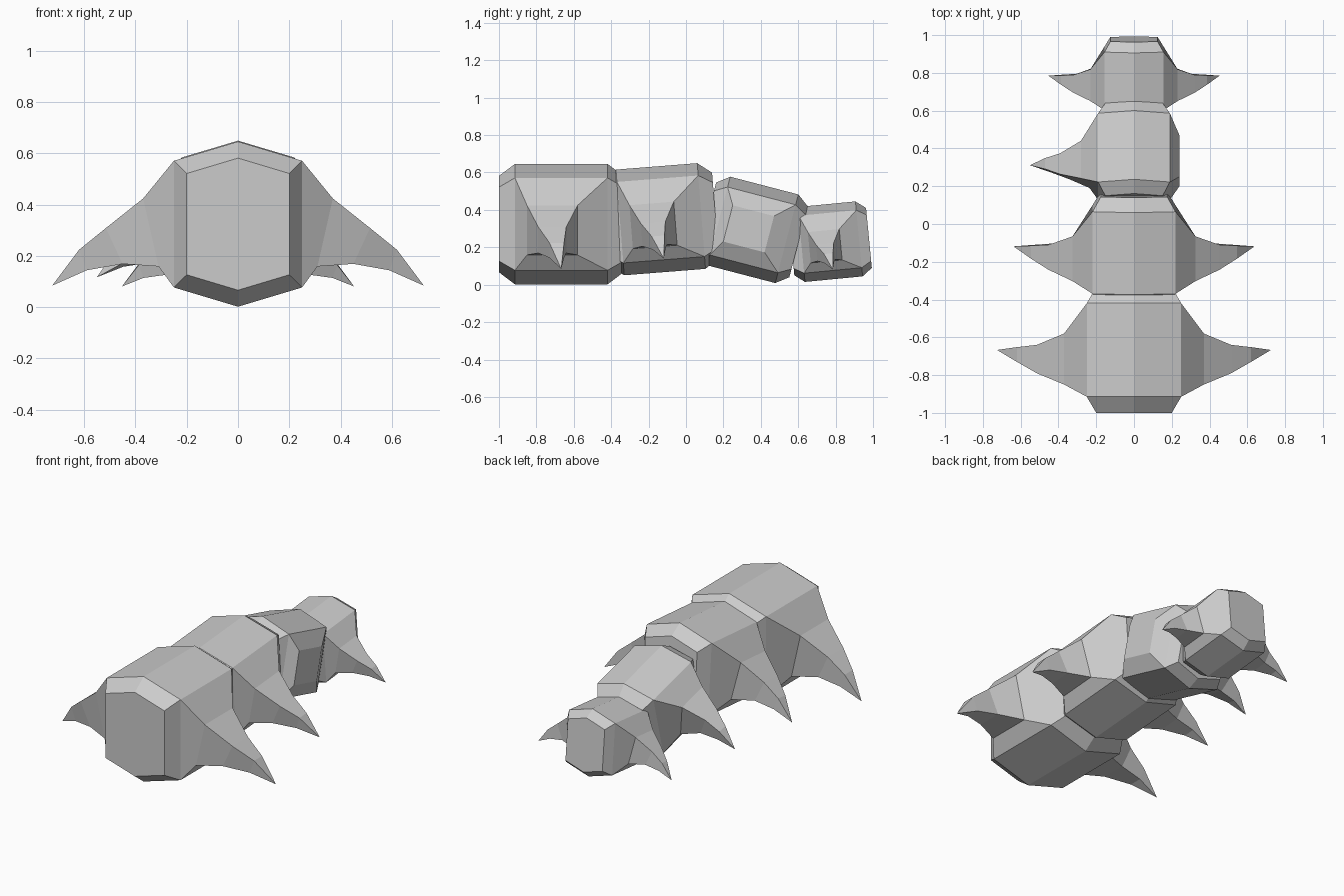
import bpy, bmesh, math
from mathutils import Matrix

cube = bpy.data.objects.get("Cube")
if cube:
    bpy.data.objects.remove(cube, do_unlink=True)

stone = bpy.data.materials.new("plain_grey")
stone.use_nodes = True
GREY = (0.6, 0.6, 0.6, 1)
stone.diffuse_color = GREY
stone.node_tree.nodes["Principled BSDF"].inputs["Base Color"].default_value = GREY

# Cross-section of the body and lengthwise stations (y, scale)
HEX = [(0, .322), (.25, .247), (.25, -.247), (0, -.322), (-.25, -.247), (-.25, .247)]
STATIONS = [(-.333, .8), (-.2475, 1), (.2475, 1), (.333, .8)]

# Spike rings: top x, top z, bottom x, bottom z, front y, back y
SPIKE = [(.37, .1, .31, -.165, -.183, .087),
         (.515, -.015, .45, -.155, -.123, .027),
         (.62, -.1, .59, -.18, -.063, .015)]
TIP = (.725, 0, -.24)
STUMP = [(.316, .132, .316, -.132, -.18, .12)]


def bridge(bm, a, b, skip=()):
    for i in range(len(a)):
        if i not in skip:
            j = (i + 1) % len(a)
            bm.faces.new((a[i], a[j], b[j], b[i]))


def add_spike(bm, base, side, rings, tip):
    prev = base
    for tx, tz, bx, bz, front, back in rings:
        corners = [(tx, front, tz), (bx, front, bz), (bx, back, bz), (tx, back, tz)]
        ring = [bm.verts.new((side * x, y, z)) for x, y, z in corners]
        bridge(bm, prev, ring)
        prev = ring
    if tip:
        end = bm.verts.new((side * tip[0], tip[1], tip[2]))
        for i in range(4):
            bm.faces.new((prev[i], prev[(i + 1) % 4], end))
    else:
        bm.faces.new(prev)


def segment(name, y, z, size, tilt, broken_left=False):
    bm = bmesh.new()
    # Chamfered six-sided body, open where the spikes grow out
    rows = [[bm.verts.new((x * s, v, h * s)) for x, h in HEX] for v, s in STATIONS]
    for k in range(3):
        bridge(bm, rows[k], rows[k + 1], skip=(1, 4) if k == 1 else ())
    bm.faces.new(rows[0])
    bm.faces.new(rows[3])
    # Side spikes, or a stump where one is broken off
    f, b = rows[1], rows[2]
    for side, top, low in ((1, 1, 2), (-1, 5, 4)):
        stump = broken_left and side == 1
        add_spike(bm, [f[top], f[low], b[low], b[top]], side,
                  STUMP if stump else SPIKE, None if stump else TIP)
    bmesh.ops.recalc_face_normals(bm, faces=bm.faces)
    bm.transform(Matrix.Translation((0, y, z))
                 @ Matrix.Rotation(math.radians(tilt), 4, 'X')
                 @ Matrix.Scale(size, 4))
    mesh = bpy.data.meshes.new(name)
    bm.to_mesh(mesh)
    bm.free()
    mesh.materials.append(stone)
    bpy.context.collection.objects.link(bpy.data.objects.new(name, mesh))


# Four segments, shrinking toward the back
segment("front_segment", -.667, .324, 1, 0)
segment("second_segment", -.135, .35, .88, 4.5)
segment("third_segment", .357, .293, .76, -14.6, broken_left=True)
segment("rear_segment", .771, .23, .625, 5.5)
